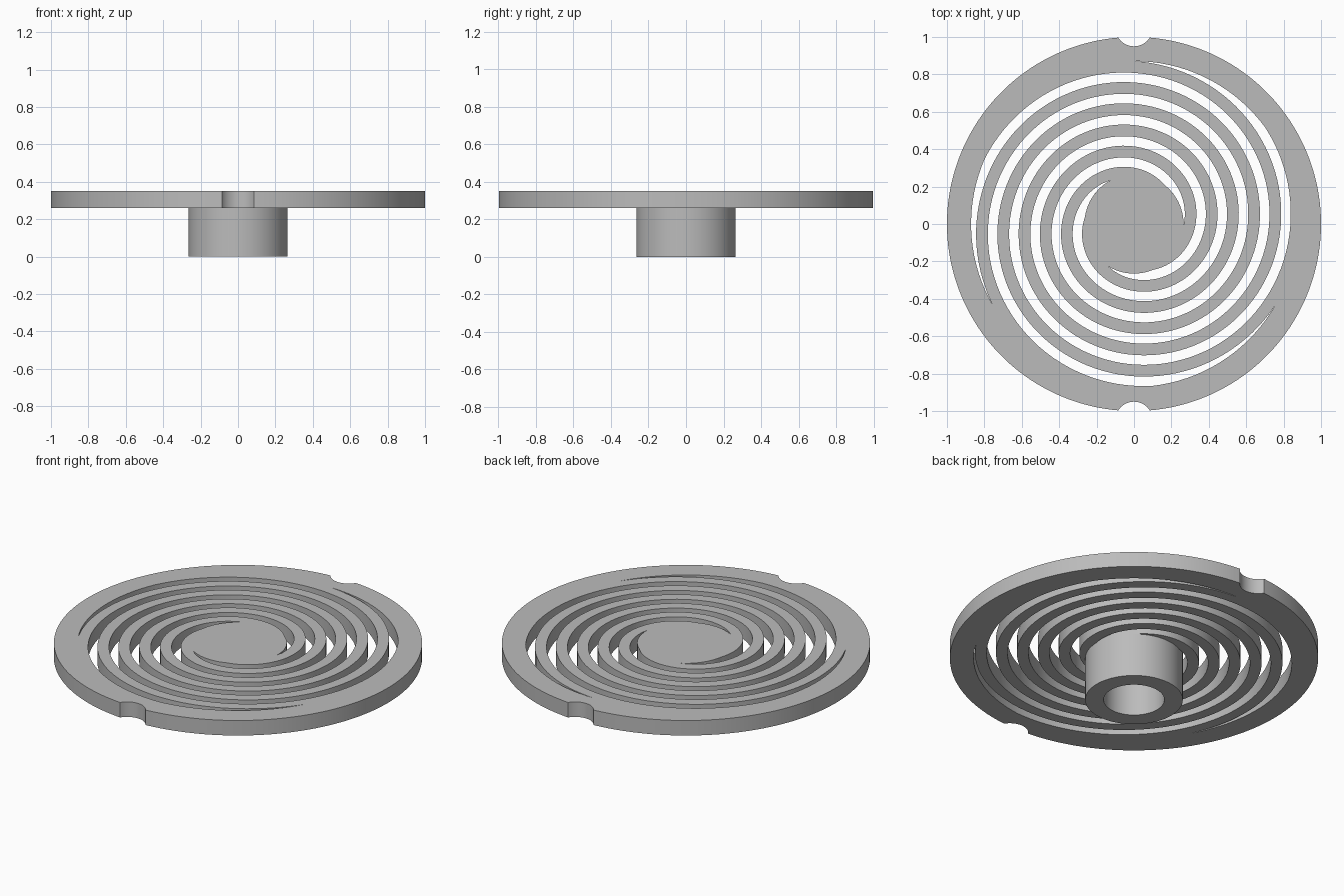
import bpy, bmesh
from math import pi, sin, cos, radians, acos, atan2

cube = bpy.data.objects.get("Cube")
if cube:
    bpy.data.objects.remove(cube, do_unlink=True)

# One plain grey for the whole part
grey = bpy.data.materials.new("plain grey")
grey.use_nodes = True
COLOUR = (0.5, 0.5, 0.5, 1)
grey.diffuse_color = COLOUR
grey.node_tree.nodes["Principled BSDF"].inputs["Base Color"].default_value = COLOUR

PLATE_BOTTOM, PLATE_TOP = 0.26, 0.35
HUB_R, SLOT_OUT_R = 0.265, 0.871
SLOT_W = 0.051
PITCH = 0.342 / (2 * pi)          # radius lost per radian
NOTCH_R, NOTCH_Y = 0.1, 1.05


def finish(obj):
    bpy.ops.object.select_all(action='DESELECT')
    obj.select_set(True)
    bpy.context.view_layer.objects.active = obj
    bpy.ops.object.shade_smooth_by_angle(angle=radians(30))


def polar(r, a):
    return (r * cos(a), r * sin(a))


def rim_outline():
    """Outer circle with a round notch at front and back."""
    # angle from the y axis at which the rim meets the notch
    gap = acos((1 + NOTCH_Y ** 2 - NOTCH_R ** 2) / (2 * NOTCH_Y))
    half_arc = atan2(sin(gap), NOTCH_Y - cos(gap))
    half = []
    for i in range(97):
        half.append(polar(1, -pi / 2 + gap + (pi - 2 * gap) * i / 96))
    for i in range(1, 16):
        a = half_arc * (1 - 2 * i / 16)
        half.append((NOTCH_R * sin(a), NOTCH_Y - NOTCH_R * cos(a)))
    return half + [(-x, -y) for x, y in half]


def slot_outline(start):
    """Spiral slot running clockwise inwards, clipped by two circles."""
    end = (SLOT_OUT_R + SLOT_W - HUB_R) / PITCH
    n = 220
    inner, outer = [], []
    for i in range(n + 1):
        t = end * i / n
        r = SLOT_OUT_R - PITCH * t
        inner.append(polar(max(r, HUB_R), start - t))
        outer.append(polar(min(r + SLOT_W, SLOT_OUT_R), start - t))
    return inner + outer[-2:0:-1]


# Flat plate: filled outline with three spiral slots, extruded
curve = bpy.data.curves.new("plate_outline", 'CURVE')
curve.dimensions = '2D'
curve.fill_mode = 'BOTH'
curve.extrude = (PLATE_TOP - PLATE_BOTTOM) / 2
outlines = [rim_outline()] + [slot_outline(pi / 2 + k * 2 * pi / 3) for k in range(3)]
for pts in outlines:
    spline = curve.splines.new('POLY')
    spline.points.add(len(pts) - 1)
    for p, (x, y) in zip(spline.points, pts):
        p.co = (x, y, 0, 1)
    spline.use_cyclic_u = True
helper = bpy.data.objects.new("plate_outline", curve)
bpy.context.collection.objects.link(helper)
deps = bpy.context.evaluated_depsgraph_get()
mesh = bpy.data.meshes.new_from_object(helper.evaluated_get(deps))
bpy.data.objects.remove(helper, do_unlink=True)

bm = bmesh.new()
bm.from_mesh(mesh)
bmesh.ops.remove_doubles(bm, verts=bm.verts, dist=1e-5)
bmesh.ops.translate(bm, verts=bm.verts, vec=(0, 0, (PLATE_TOP + PLATE_BOTTOM) / 2))
bmesh.ops.recalc_face_normals(bm, faces=bm.faces)
bm.to_mesh(mesh)
bm.free()
mesh.materials.clear()
mesh.materials.append(grey)
plate = bpy.data.objects.new("spiral_plate", mesh)
bpy.context.collection.objects.link(plate)
finish(plate)

# Round boss below the plate with a blind bore, turned from a profile
profile = [(HUB_R, PLATE_BOTTOM), (HUB_R, 0), (0.165, 0), (0.165, PLATE_BOTTOM)]
bm = bmesh.new()
verts = [bm.verts.new((r, 0, z)) for r, z in profile]
edges = [bm.edges.new(pair) for pair in zip(verts, verts[1:])]
bmesh.ops.spin(bm, geom=verts + edges, cent=(0, 0, 0), axis=(0, 0, 1),
               angle=2 * pi, steps=96, use_merge=True)
bmesh.ops.remove_doubles(bm, verts=bm.verts, dist=1e-5)
bmesh.ops.recalc_face_normals(bm, faces=bm.faces)
# outward check on the bottom ring
ring = min(bm.faces, key=lambda f: f.calc_center_median().z)
if ring.normal.z > 0:
    bmesh.ops.reverse_faces(bm, faces=bm.faces)
mesh = bpy.data.meshes.new("boss")
bm.to_mesh(mesh)
bm.free()
mesh.materials.append(grey)
boss = bpy.data.objects.new("boss", mesh)
bpy.context.collection.objects.link(boss)
finish(boss)
